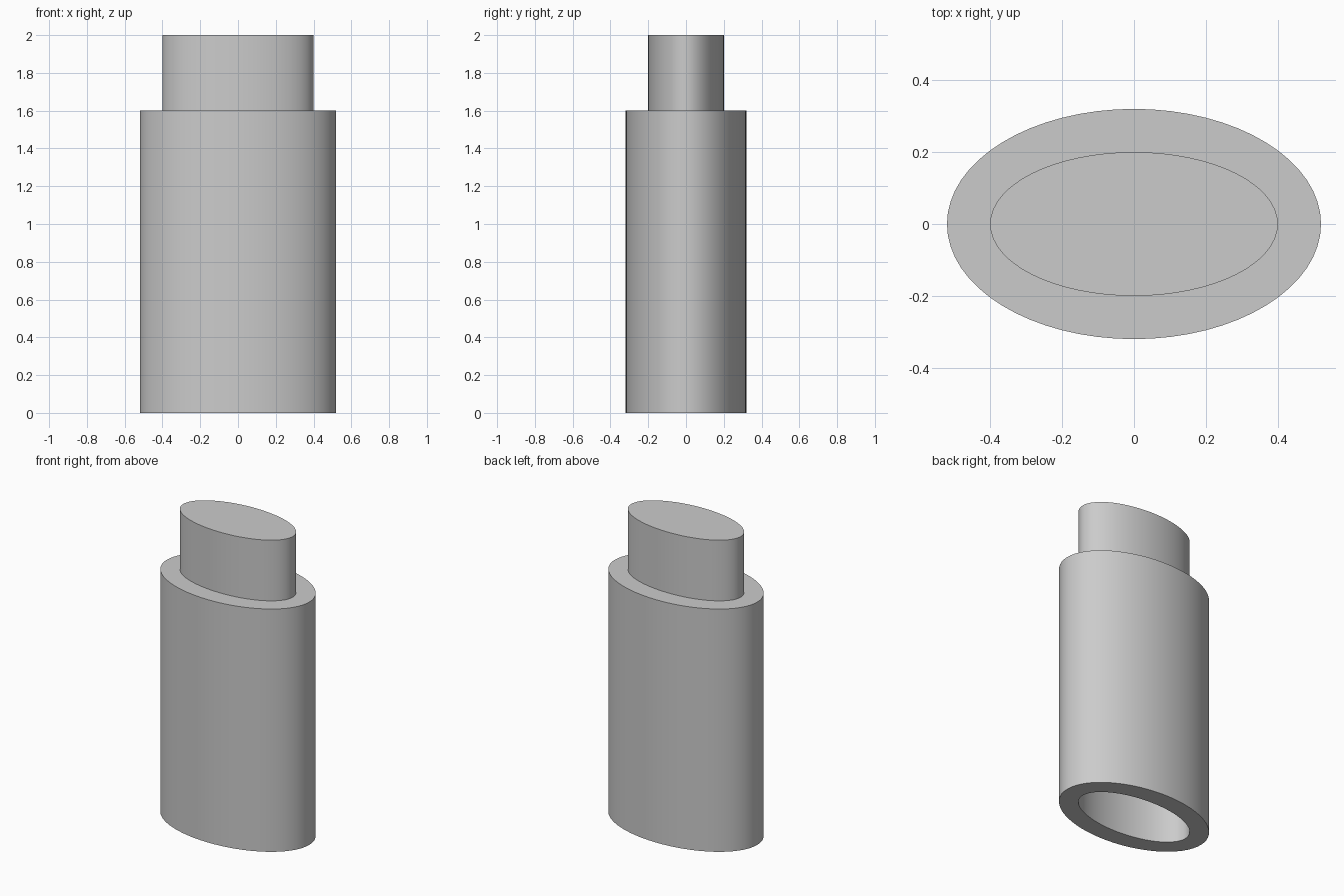
import bpy
import bmesh
from math import cos, sin, tau, radians

SEGMENTS = 64

cube = bpy.data.objects.get("Cube")
if cube:
    bpy.data.objects.remove(cube, do_unlink=True)

grey = bpy.data.materials.new("light_grey")
grey.use_nodes = True
colour = (0.6, 0.6, 0.6, 1.0)
grey.diffuse_color = colour
grey.node_tree.nodes["Principled BSDF"].inputs["Base Color"].default_value = colour

OUTER = (0.52, 0.32)   # body radii in x and y
INNER = (0.40, 0.20)   # peg and socket radii
BODY_TOP, PEG_TOP, SOCKET_DEPTH = 1.6, 2.0, 0.4


def ring(bm, radii, z):
    return [bm.verts.new((radii[0] * cos(tau * i / SEGMENTS),
                          radii[1] * sin(tau * i / SEGMENTS), z))
            for i in range(SEGMENTS)]


# Profile from the socket ceiling, out round the body, up to the peg top
profile = [(INNER, SOCKET_DEPTH), (INNER, 0), (OUTER, 0),
           (OUTER, BODY_TOP), (INNER, BODY_TOP), (INNER, PEG_TOP)]

bm = bmesh.new()
rings = [ring(bm, radii, z) for radii, z in profile]
for a, b in zip(rings, rings[1:]):
    for i in range(SEGMENTS):
        j = (i + 1) % SEGMENTS
        bm.faces.new((a[i], a[j], b[j], b[i]))
bm.faces.new(rings[0][::-1])   # socket ceiling
bm.faces.new(rings[-1])        # peg top
bmesh.ops.recalc_face_normals(bm, faces=bm.faces)

mesh = bpy.data.meshes.new("oval_peg_block")
bm.to_mesh(mesh)
bm.free()
mesh.materials.append(grey)

block = bpy.data.objects.new("oval_peg_block", mesh)
bpy.context.collection.objects.link(block)
bpy.ops.object.select_all(action="DESELECT")
block.select_set(True)
bpy.context.view_layer.objects.active = block
bpy.ops.object.shade_smooth_by_angle(angle=radians(30))
